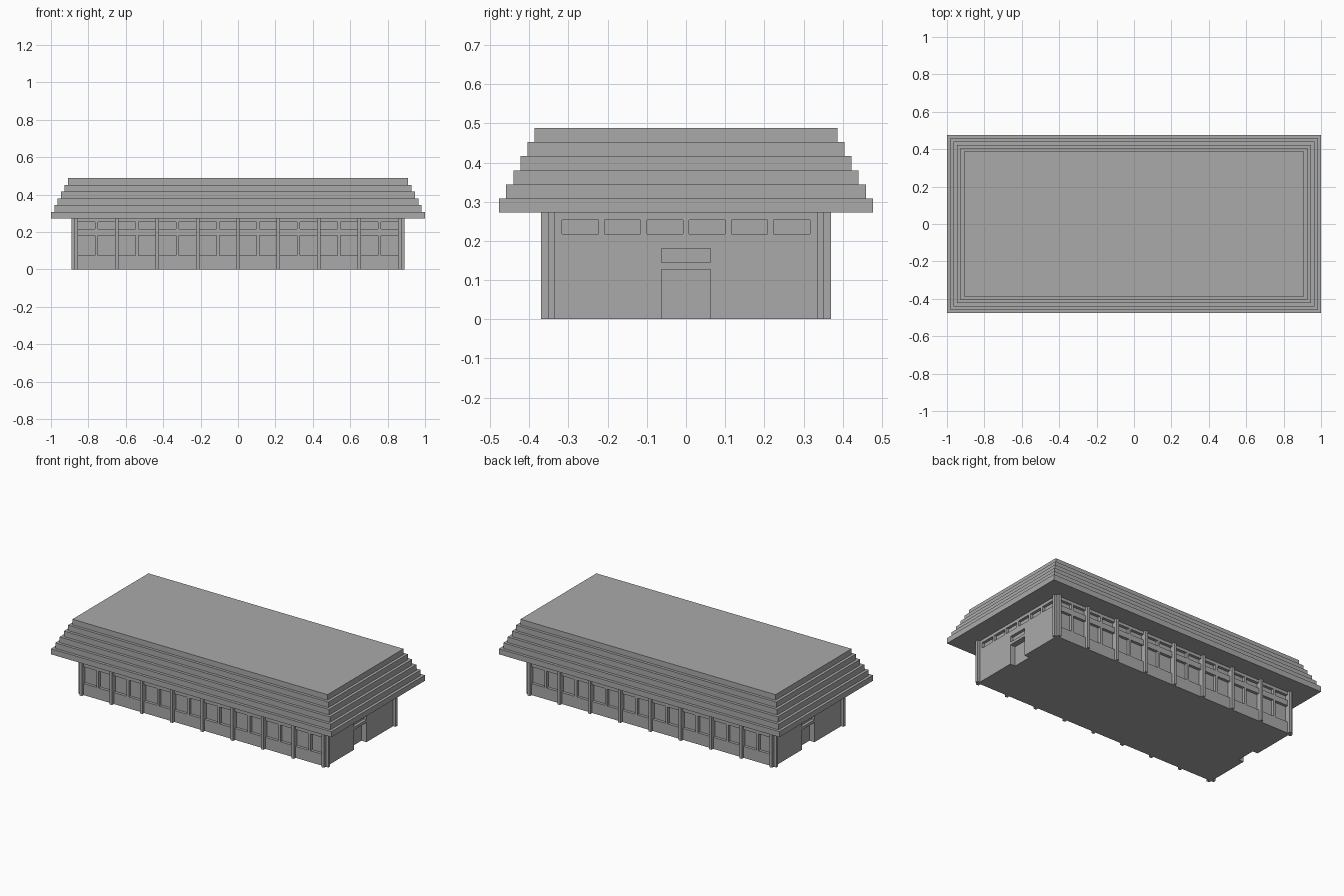
import bpy
from mathutils import Vector

cube = bpy.data.objects.get("Cube")
if cube:
    bpy.data.objects.remove(cube, do_unlink=True)

grey = bpy.data.materials.new("plain_grey")
grey.use_nodes = True
colour = (0.4, 0.4, 0.4, 1)
grey.diffuse_color = colour
grey.node_tree.nodes["Principled BSDF"].inputs["Base Color"].default_value = colour

BODY_X, BODY_Y, EAVES = 0.873, 0.352, 0.272
STRIP = 0.018                      # pilaster width, projection and window depth
DOOR_DEPTH = 0.036
WINDOW, PITCH, BAY = 0.092, 0.108, 0.216


def add_box(name, low, high):
    """Box between two opposite corners."""
    low, high = Vector(low), Vector(high)
    bpy.ops.mesh.primitive_cube_add(size=1, location=(low + high) / 2)
    box = bpy.context.object
    box.name = name
    box.scale = high - low
    bpy.ops.object.transform_apply(location=True, rotation=False, scale=True)
    box.data.materials.append(grey)
    return box


def join(name, boxes):
    bpy.ops.object.select_all(action="DESELECT")
    for box in boxes:
        box.select_set(True)
    bpy.context.view_layer.objects.active = boxes[0]
    bpy.ops.object.join()
    boxes[0].name = name
    return boxes[0]


def span(a, b):
    return min(a, b), max(a, b)


def long_side_box(name, side, x, width, inner, outer, bottom, top):
    y0, y1 = span(side * inner, side * outer)
    return add_box(name, (x - width / 2, y0, bottom), (x + width / 2, y1, top))


def end_box(name, side, y, width, inner, outer, bottom, top):
    x0, x1 = span(side * inner, side * outer)
    return add_box(name, (x0, y - width / 2, bottom), (x1, y + width / 2, top))


# Walls
walls = add_box("walls", (-BODY_X, -BODY_Y, 0), (BODY_X, BODY_Y, EAVES))

# Openings: two window rows on the long sides; clerestory, transom and door at the ends
cutters = []
for side in (-1, 1):
    for i in range(16):
        x = (i - 7.5) * PITCH
        for bottom, top in ((0.074, 0.182), (0.217, 0.253)):
            cutters.append(long_side_box("cutter", side, x, WINDOW,
                                         BODY_Y - STRIP, BODY_Y + 0.1, bottom, top))
    for i in range(6):
        cutters.append(end_box("cutter", side, (i - 2.5) * PITCH, WINDOW,
                               BODY_X - STRIP, BODY_X + 0.1, 0.217, 0.253))
    cutters.append(end_box("cutter", side, 0, 0.126,
                           BODY_X - STRIP, BODY_X + 0.1, 0.145, 0.181))
    cutters.append(end_box("cutter", side, 0, 0.126,
                           BODY_X - DOOR_DEPTH, BODY_X + 0.1, -0.1, 0.127))
cutter = join("opening_cutter", cutters)
cutter.hide_render = True
cut = walls.modifiers.new("openings", "BOOLEAN")
cut.operation = "DIFFERENCE"
cut.solver = "EXACT"
cut.object = cutter
bpy.context.view_layer.objects.active = walls
bpy.ops.object.modifier_apply(modifier=cut.name)
bpy.data.objects.remove(cutter, do_unlink=True)

# Pilasters between the bays and at the corners
for side, label in ((-1, "front"), (1, "back")):
    join(label + "_pilasters",
         [long_side_box("strip", side, (i - 4) * BAY, STRIP,
                        BODY_Y, BODY_Y + STRIP, 0, EAVES) for i in range(9)])
for side, label in ((-1, "right"), (1, "left")):
    join(label + "_corner_pilasters",
         [end_box("strip", side, y * (BODY_Y - STRIP / 2), STRIP,
                  BODY_X, BODY_X + STRIP, 0, EAVES) for y in (-1, 1)])

# Stepped roof
STEP = 0.036
for i in range(6):
    x, y, z = 1 - i * STRIP, 0.477 - i * STRIP, EAVES + i * STEP
    add_box("roof_tier_%d" % (i + 1), (-x, -y, z), (x, y, z + STEP))
